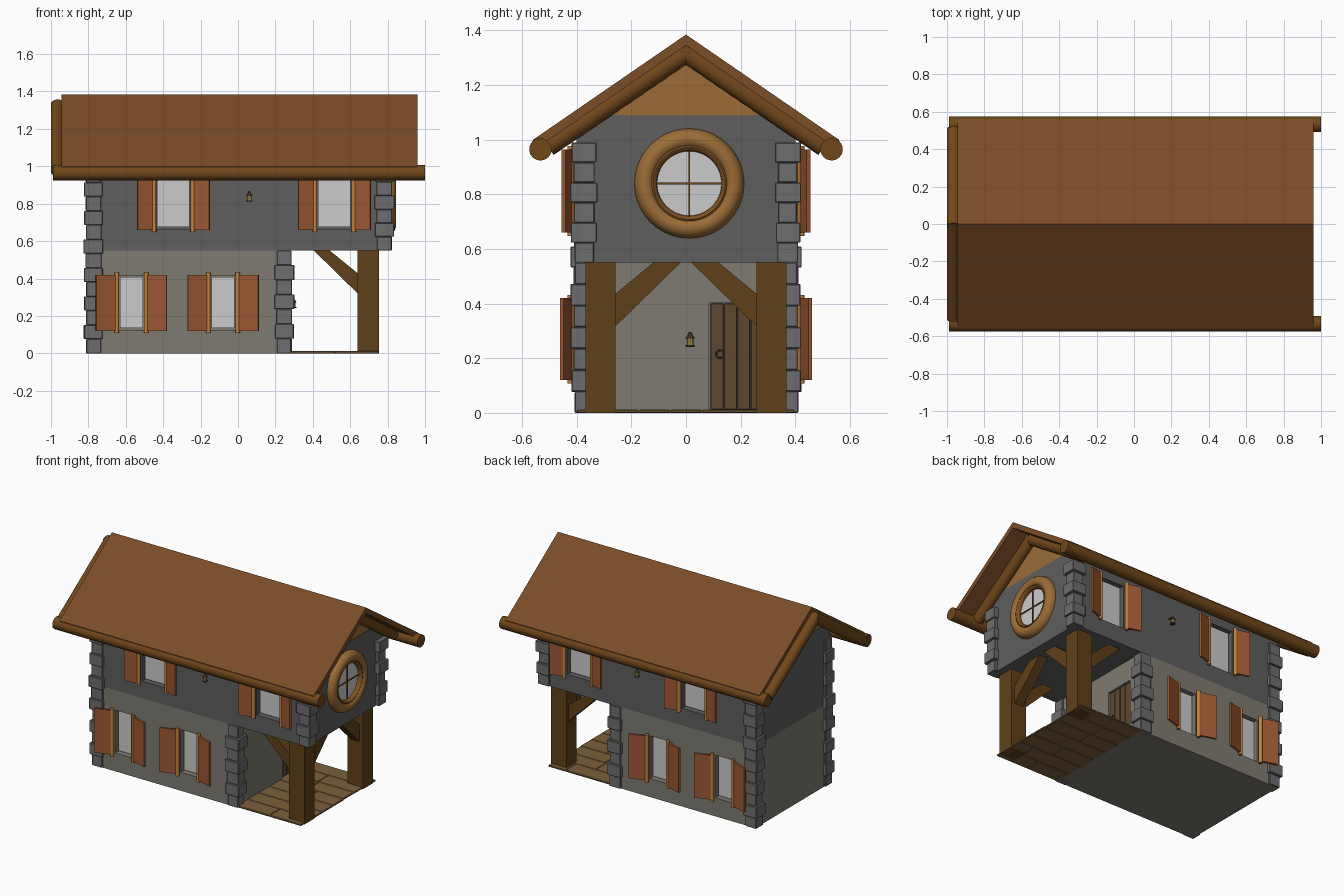
import bpy, bmesh, math, random
from mathutils import Vector, Matrix

if "Cube" in bpy.data.objects:
    bpy.data.objects.remove(bpy.data.objects["Cube"])

random.seed(4)
MATS = {}


def mat(hexcol):
    # Material from an sRGB hex colour
    if hexcol not in MATS:
        m = bpy.data.materials.new("paint_" + hexcol)
        rgb = [int(hexcol[i:i + 2], 16) / 255 for i in (0, 2, 4)]
        m.diffuse_color = [c ** 2.2 for c in rgb] + [1]
        m.use_nodes = True
        m.node_tree.nodes["Principled BSDF"].inputs["Base Color"].default_value = m.diffuse_color
        MATS[hexcol] = m
    return MATS[hexcol]


ROOF, LOG, POST, GABLE = "7a4e2b", "704820", "5e421f", "9a6c39"
UPPER, LOWER, STONE, GLASS = "5f5f5f", "7d7a70", "6d6d6d", "bdbdbd"
SHUTTER, POLE, DOOR, IRON = "9a5836", "c5823f", "5d4933", "3c3228"


def finish(name, bm, col, smooth=False, bevel=0):
    bmesh.ops.recalc_face_normals(bm, faces=bm.faces)
    me = bpy.data.meshes.new(name)
    bm.to_mesh(me)
    bm.free()
    ob = bpy.data.objects.new(name, me)
    bpy.context.collection.objects.link(ob)
    me.materials.append(mat(col))
    if bevel:
        b = ob.modifiers.new("bevel", "BEVEL")
        b.width, b.segments = bevel, 1
    if smooth:
        bpy.context.view_layer.objects.active = ob
        ob.select_set(True)
        bpy.ops.object.shade_smooth_by_angle(angle=math.radians(40))
        ob.select_set(False)
    return ob


def add_box(bm, lo, hi, rot=None):
    lo, hi = Vector(lo), Vector(hi)
    m = Matrix.Translation((lo + hi) / 2)
    if rot:
        m = rot @ m
    bmesh.ops.create_cube(bm, size=1, matrix=m @ Matrix.Diagonal((*(hi - lo), 1)))


def box(name, lo, hi, col, rot=None, bevel=0):
    bm = bmesh.new()
    add_box(bm, lo, hi, rot)
    return finish(name, bm, col, bevel=bevel)


def prism(name, pts, axis, a, b, col):
    # Extrude a 2D profile along x (points are y,z) or y (points are x,z)
    bm = bmesh.new()
    f = bm.faces.new([bm.verts.new((a, p, q) if axis == "x" else (p, a, q)) for p, q in pts])
    ext = bmesh.ops.extrude_face_region(bm, geom=[f])
    d = (b - a, 0, 0) if axis == "x" else (0, b - a, 0)
    bmesh.ops.translate(bm, vec=d, verts=[v for v in ext["geom"] if isinstance(v, bmesh.types.BMVert)])
    return finish(name, bm, col)


def rod(name, p, q, r, col, r2=None, sides=24):
    p, q = Vector(p), Vector(q)
    bm = bmesh.new()
    m = Matrix.Translation((p + q) / 2) @ (q - p).to_track_quat("Z", "Y").to_matrix().to_4x4()
    bmesh.ops.create_cone(bm, cap_ends=True, segments=sides, radius1=r,
                          radius2=r if r2 is None else r2, depth=(q - p).length, matrix=m)
    return finish(name, bm, col, smooth=True)


def ring(name, centre, major, tube, depth, col):
    # Torus facing x, flattened to the given depth
    bm = bmesh.new()
    n = 12
    vs = [bm.verts.new((centre[0] + depth * math.sin(t), centre[1] + major + tube * math.cos(t), centre[2]))
          for t in [2 * math.pi * i / n for i in range(n)]]
    es = [bm.edges.new((vs[i], vs[(i + 1) % n])) for i in range(n)]
    bmesh.ops.spin(bm, geom=vs + es, cent=centre, axis=(1, 0, 0), angle=2 * math.pi, steps=40, use_merge=True)
    bmesh.ops.remove_doubles(bm, verts=bm.verts, dist=1e-5)
    return finish(name, bm, col, smooth=True)


def cut(ob, boxes):
    # Carve recesses into a wall block
    bm = bmesh.new()
    for lo, hi in boxes:
        add_box(bm, lo, hi)
    c = finish("cutter", bm, IRON)
    c.hide_render = True
    md = ob.modifiers.new("cut", "BOOLEAN")
    md.operation, md.object, md.solver = "DIFFERENCE", c, "EXACT"
    bpy.context.view_layer.objects.active = ob
    bpy.ops.object.modifier_apply(modifier="cut")
    bpy.data.objects.remove(c)


# Walls and gables
lower = box("lower_wall", (-.8, -.4, 0), (.275, .4, .55), LOWER)
upper = prism("upper_wall", [(-.4, .55), (.4, .55), (.4, 1.06), (.362, 1.09), (-.362, 1.09), (-.4, 1.06)],
              "x", -.8, .8, UPPER)
prism("gable_boards", [(-.362, 1.09), (.362, 1.09), (0, 1.345)], "x", -.795, .795, GABLE)

# Window table: wall, centre x, half opening, z range
wins = [(lower, -.57, .07, .12, .42), (lower, -.08, .07, .12, .42),
        (upper, -.345, .095, .66, .965), (upper, .515, .095, .66, .965)]
for wall in (lower, upper):
    holes = [((x - h, s * .4 - .04, z0 + .005), (x + h, s * .4 + .04, z1 - .005))
             for w, x, h, z0, z1 in wins if w is wall for s in (-1, 1)]
    if wall is lower:
        holes.append(((.255, .085, .012), (.3, .29, .405)))
    cut(wall, holes)

# Glass, hinge poles and half-open shutters on both long sides
for _, x, h, z0, z1 in wins:
    for s in (-1, 1):
        box("window_glass", (x - h + .008, s * .37 - .008, z0 + .015), (x + h - .008, s * .37 + .008, z1 - .012), GLASS)
        for e in (-1, 1):
            px = x + e * (h + .009)
            rod("shutter_pole", (px, s * .421, z0 - .012), (px, s * .421, z1 + .012), .012, POLE, sides=12)
            rot = Matrix.Translation((px, s * .421, 0)) @ Matrix.Rotation(e * s * math.radians(17), 4, "Z")
            lo, hi = sorted((e * .005, e * (.185 - h if h < .08 else .093)))
            box("shutter", (lo, -.007, z0), (hi, .007, z1), SHUTTER, rot)


# Corner stones
def quoins(name, cx, cy, z0, z1, n):
    sx, sy = (1 if cx > 0 else -1), (1 if cy > 0 else -1)
    bm = bmesh.new()
    hgt = (z1 - z0) / n
    for i in range(n):
        big = .012 * (i % 2) + random.uniform(-.003, .003)
        out = [cx + sx * (.012 + big), cy + sy * (.009 + big)]
        inn = [cx - sx * (.068 + big * .8), cy - sy * (.064 + big * .8)]
        lo = [min(a, b) for a, b in zip(out, inn)] + [z0 + i * hgt]
        hi = [max(a, b) for a, b in zip(out, inn)] + [z0 + (i + 1) * hgt]
        add_box(bm, lo, hi)
    finish(name, bm, STONE, bevel=.003)


for s in (-1, 1):
    quoins("back_corner_stones", -.8, s * .4, 0, .99, 13)
    quoins("porch_corner_stones", .275, s * .4, 0, .55, 7)
    quoins("upper_corner_stones", .81, s * .4, .55, .99, 6)

# Roof shell, eave logs and gable logs
prism("roof", [(-.56, 1.0), (0, 1.385), (.56, 1.0), (.56, .96), (0, 1.345), (-.56, .96)], "x", -.945, .96, ROOF)
for s in (-1, 1):
    rod("eave_log", (-.99, s * .533, .965), (1, s * .533, .965), .041, LOG)
    for x in (-.965, .815):
        rod("gable_log", (x, -s * .015, 1.328), (x, s * .505, .974), .036, LOG)

# Porch posts, braces and floor boards
for s in (-1, 1):
    a, b = sorted((s * .258, s * .368))
    box("porch_post", (.64, a, 0), (.755, b, .55), POST)
    a, b = sorted((s * .28, s * .346))
    prism("long_brace", [(.65, .31), (.65, .42), (.49, .55), (.405, .55)], "y", a, b, POST)
    prism("cross_brace", [(s * .265, .31), (s * .265, .43), (s * .12, .55), (s * .02, .55)], "x", .665, .73, POST)
bm = bmesh.new()
for i in range(7):
    y, split = -.4 + i * .8 / 7, random.uniform(.4, .65)
    for x0, x1 in ((.27, split - .002), (split, .755 - random.uniform(0, .008))):
        add_box(bm, (x0, y, 0), (x1, y + .8 / 7 - .002, .012))
finish("porch_floor", bm, "7b603f", bevel=.003)

# Round window in the front gable
C = (.8, .012, .84)
ring("round_window_frame", C, .163, .038, .045, GABLE)
ring("round_window_lip", (.81, C[1], C[2]), .132, .014, .025, "7e5429")
rod("round_window_glass", (.79, C[1], C[2]), (.808, C[1], C[2]), .135, GLASS, sides=40)
box("window_bar_upright", (.8, C[1] - .003, C[2] - .13), (.814, C[1] + .003, C[2] + .13), LOG)
box("window_bar_cross", (.8, C[1] - .13, C[2] - .003), (.814, C[1] + .13, C[2] + .003), LOG)

# Door with boards and ring handle
for i in range(4):
    y = .09 + i * .049
    box("door_board", (.25, y, .012), (.268, y + .047, .4), DOOR, bevel=.002)
ring("door_handle", (.272, .125, .215), .014, .003, .003, IRON)


# Lanterns
def lantern(x, y, z, wall):
    rod("lantern_base", (x, y, z), (x, y, z + .006), .017, IRON, sides=8)
    rod("lantern_light", (x, y, z + .006), (x, y, z + .03), .012, "b09a4a", sides=8)
    rod("lantern_cap", (x, y, z + .03), (x, y, z + .055), .017, IRON, r2=.003, sides=8)
    rod("lantern_hook", (x, y, z + .05), (*wall, z + .05), .003, IRON, sides=8)


for s in (-1, 1):
    lantern(.06, s * .438, .812, (.06, s * .395))
lantern(.296, .015, .242, (.27, .015))
